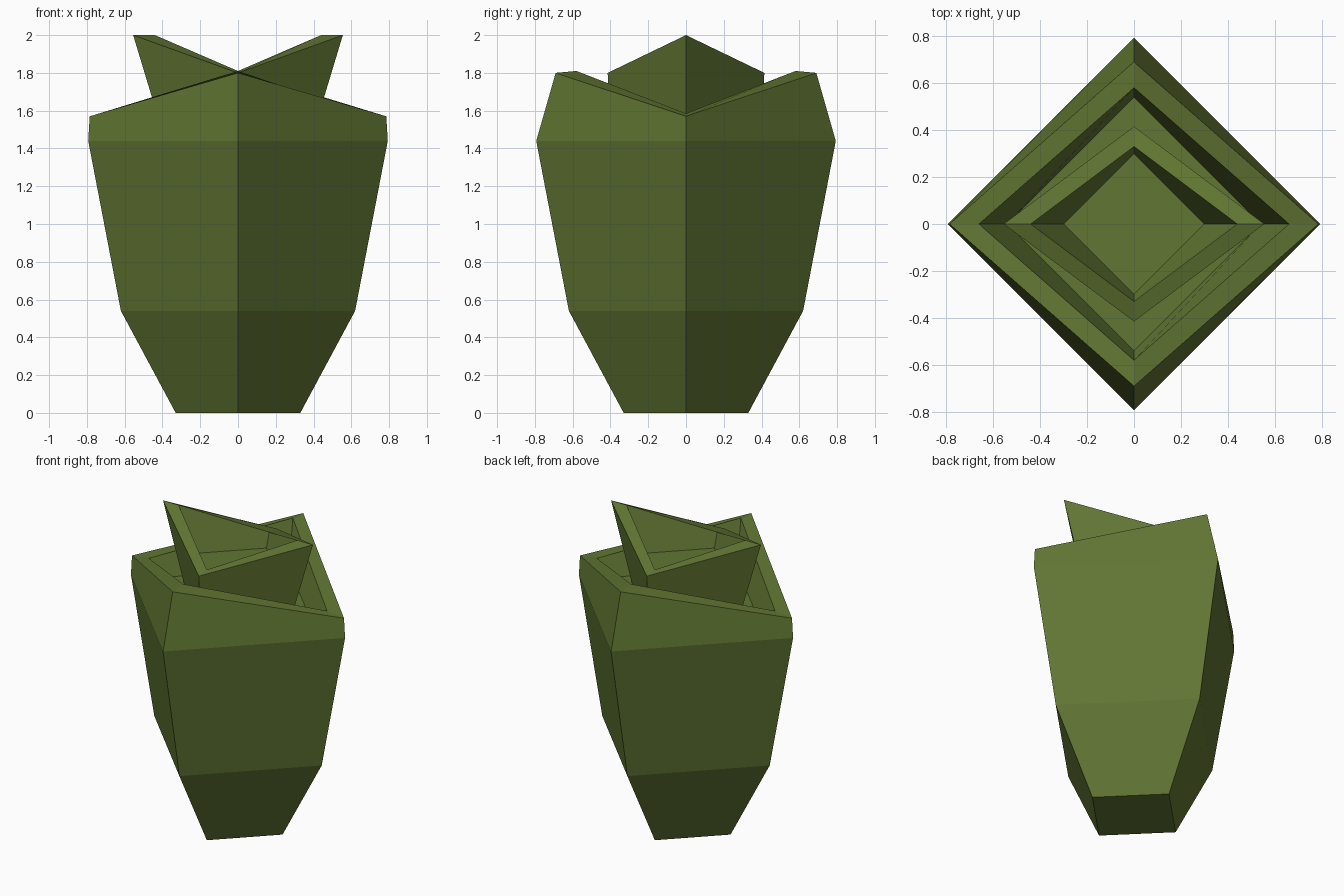
import bpy, bmesh

if "Cube" in bpy.data.objects:
    bpy.data.objects.remove(bpy.data.objects["Cube"])

green = bpy.data.materials.new("olive green")
green.diffuse_color = (0.12, 0.18, 0.033, 1)
green.use_nodes = True
green.node_tree.nodes["Principled BSDF"].inputs["Base Color"].default_value = green.diffuse_color


def diamond_cup(name, rings):
    """Four-sided shell; each ring is (x radius, x corner z, y radius, y corner z)."""
    bm = bmesh.new()
    loops = []
    for rx, zx, ry, zy in rings:
        loops.append([bm.verts.new(p) for p in
                      ((rx, 0, zx), (0, ry, zy), (-rx, 0, zx), (0, -ry, zy))])
    for a, b in zip(loops, loops[1:]):
        for i in range(4):
            j = (i + 1) % 4
            bm.faces.new((a[i], a[j], b[j], b[i]))
    bm.faces.new(loops[0][::-1])   # underside
    bm.faces.new(loops[-1])        # recessed floor
    bmesh.ops.recalc_face_normals(bm, faces=bm.faces)
    mesh = bpy.data.meshes.new(name)
    bm.to_mesh(mesh)
    bm.free()
    mesh.materials.append(green)
    obj = bpy.data.objects.new(name, mesh)
    bpy.context.collection.objects.link(obj)
    return obj


# Outer pod: tapered body, wavy rim, recessed floor
diamond_cup("outer_pod", [
    (0.33, 0.0, 0.33, 0.0),
    (0.62, 0.54, 0.62, 0.54),
    (0.793, 1.44, 0.793, 1.44),
    (0.785, 1.57, 0.69, 1.80),
    (0.66, 1.585, 0.58, 1.81),
    (0.54, 1.49, 0.54, 1.49),
])

# Inner bud: flared cup rising out of the pod
diamond_cup("inner_bud", [
    (0.395, 1.47, 0.395, 1.47),
    (0.555, 2.0, 0.415, 1.80),
    (0.44, 2.0, 0.33, 1.81),
    (0.30, 1.715, 0.30, 1.715),
])
